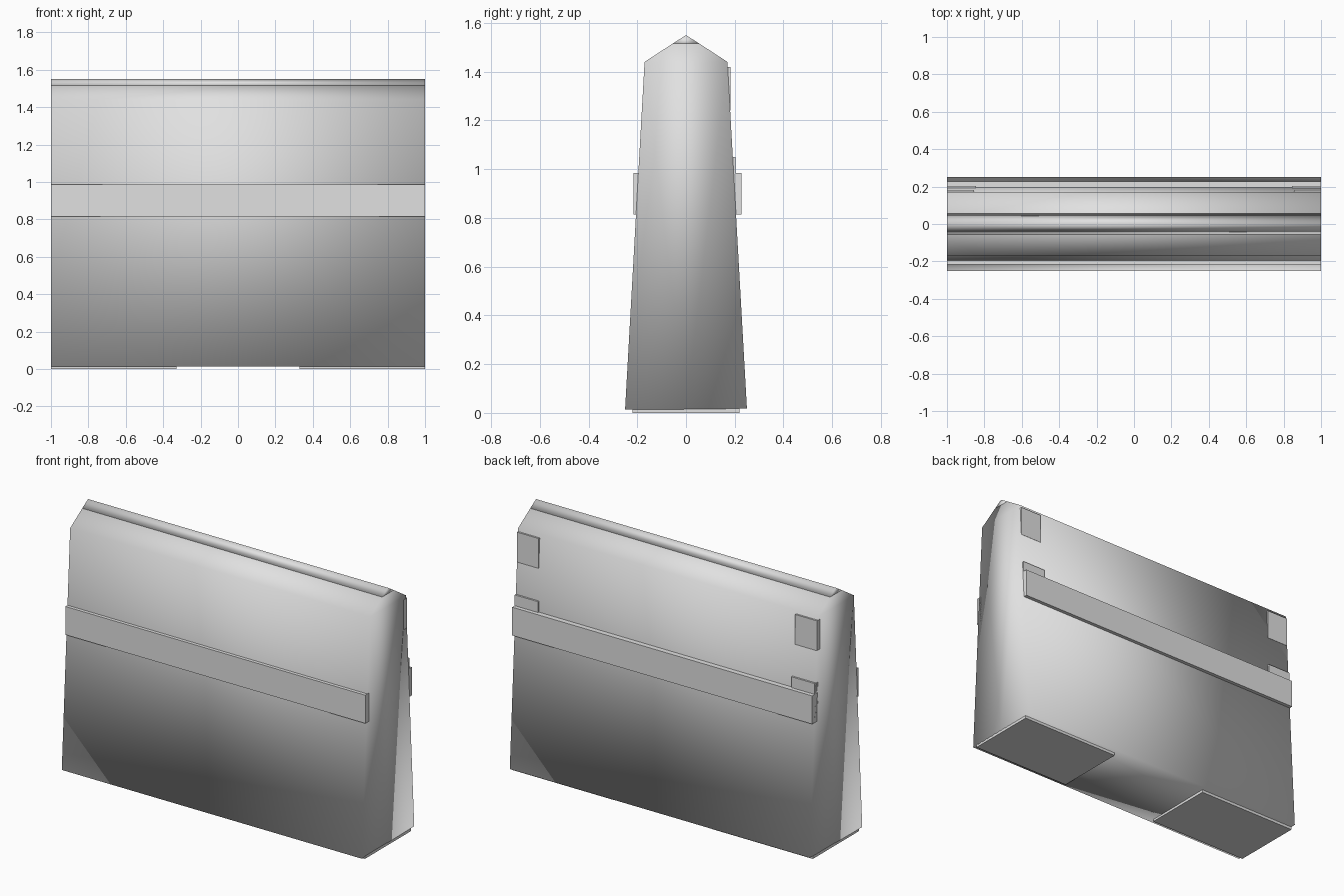
import bpy, bmesh

cube = bpy.data.objects.get("Cube")
if cube:
    bpy.data.objects.remove(cube, do_unlink=True)

# Single pale grey finish
grey = bpy.data.materials.new("pale_grey")
grey.use_nodes = True
colour = (0.75, 0.75, 0.75, 1)
grey.diffuse_color = colour
grey.node_tree.nodes["Principled BSDF"].inputs["Base Color"].default_value = colour


def prism(name, profile, x0, x1, end_faces=None, smooth=False):
    """Extrude a (y, z) profile along x; end_faces lists the end cap polygons."""
    bm = bmesh.new()
    a = [bm.verts.new((x0, y, z)) for y, z in profile]
    b = [bm.verts.new((x1, y, z)) for y, z in profile]
    n = len(profile)
    for i in range(n):
        j = (i + 1) % n
        bm.faces.new((a[i], a[j], b[j], b[i]))
    for ids in end_faces or [range(n)]:
        bm.faces.new([a[i] for i in ids])
        bm.faces.new([b[i] for i in ids])
    bmesh.ops.recalc_face_normals(bm, faces=bm.faces)
    for f in bm.faces:
        f.smooth = smooth
    mesh = bpy.data.meshes.new(name)
    bm.to_mesh(mesh)
    bm.free()
    mesh.materials.append(grey)
    obj = bpy.data.objects.new(name, mesh)
    bpy.context.collection.objects.link(obj)
    return obj


def box(name, x0, x1, y0, y1, z0, z1):
    return prism(name, [(y0, z0), (y1, z0), (y1, z1), (y0, z1)], x0, x1)


# Tapered slab body with softly shaded corners
body = [(0, 0.015), (0.25, 0.018), (0.17, 1.44), (0.055, 1.515),
        (-0.055, 1.515), (-0.17, 1.44), (-0.25, 0.013)]
prism("body", body, -1, 1, [(0, 1, 2), (0, 2, 3, 4, 5), (0, 5, 6)], True)

# Ridge cap
prism("ridge_cap", [(-0.055, 1.515), (0.055, 1.515), (0, 1.55)], -1, 1, smooth=True)

# Long rails on both faces
box("front_rail", -1, 1, -0.216, -0.18, 0.815, 0.985)
box("back_rail", -1, 1, 0.18, 0.227, 0.815, 0.985)

# Paired feet, rear plates and rail brackets
for side, s in (("left", 1), ("right", -1)):
    def pair(part, inner, *yz):
        box(f"{side}_{part}", *sorted((s * inner, s)), *yz)
    pair("foot", 0.33, -0.22, 0.22, 0, 0.017)
    pair("back_plate", 0.855, 0.15, 0.182, 1.24, 1.42)
    pair("rail_bracket", 0.845, 0.17, 0.203, 0.9, 1.05)
